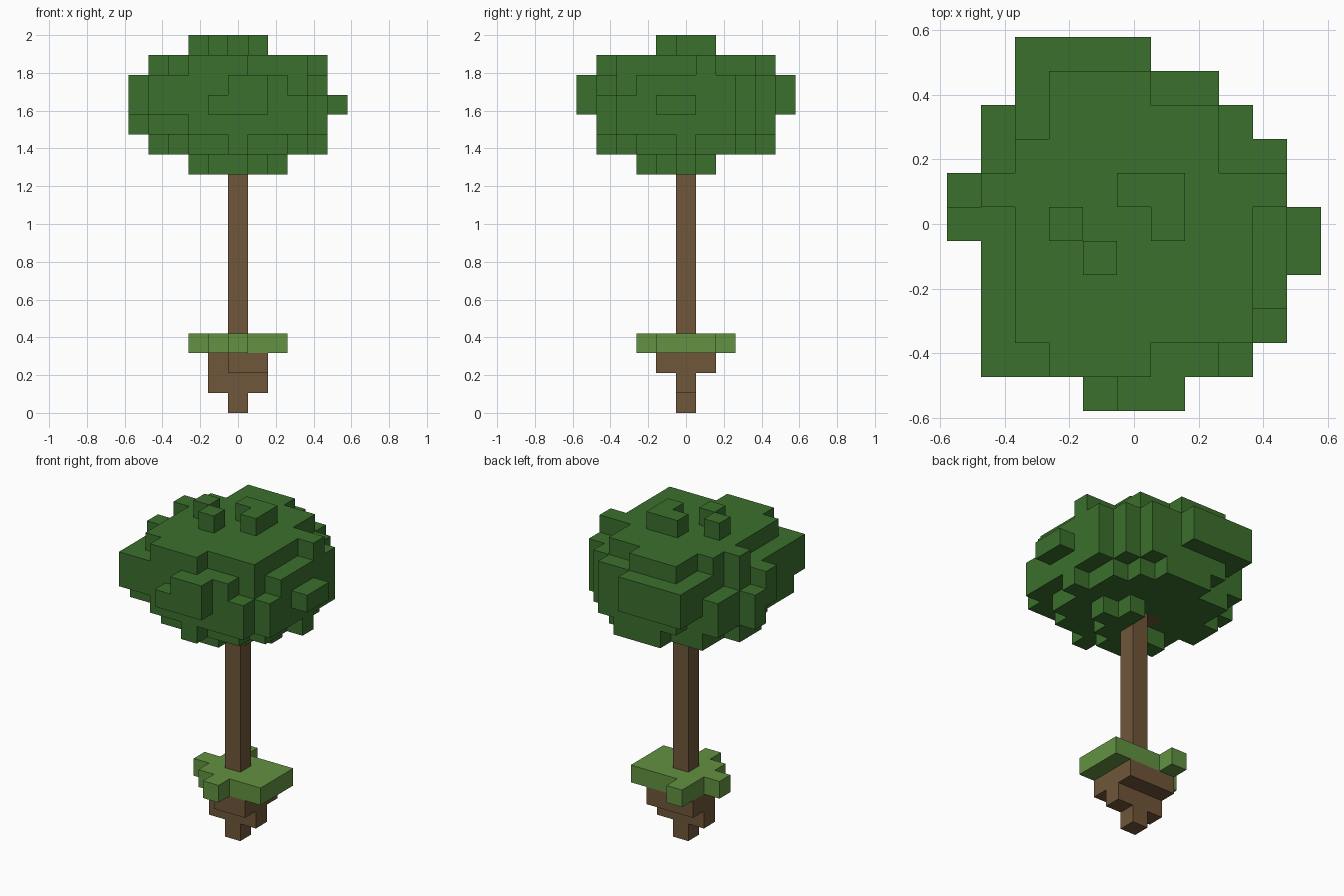
import bpy
import bmesh
from mathutils import Vector

if "Cube" in bpy.data.objects:
    bpy.data.objects.remove(bpy.data.objects["Cube"], do_unlink=True)

LAYERS = 19
UNIT = 2 / LAYERS
AXES = [Vector(a) for a in ((1, 0, 0), (0, 1, 0), (0, 0, 1))]


def material(name, color):
    mat = bpy.data.materials.new(name)
    mat.use_nodes = True
    mat.diffuse_color = (*color, 1)
    mat.node_tree.nodes["Principled BSDF"].inputs["Base Color"].default_value = (*color, 1)
    return mat


def slab(bottom, top, *rects):
    """Grid cells of rectangles (x from, x to, y from, y to), repeated over layers."""
    return {(x, y, z)
            for x_from, x_to, y_from, y_to in rects
            for x in range(x_from, x_to + 1)
            for y in range(y_from, y_to + 1)
            for z in range(bottom, top + 1)}


def build(name, cells, occupied, mat):
    """Mesh the outer skin of a set of cells."""
    bm = bmesh.new()
    for cell in sorted(cells):
        center = Vector(cell) + AXES[2] / 2
        for i, axis in enumerate(AXES):
            for sign in (-1, 1):
                normal = axis * sign
                neighbour = tuple(int(round(c)) for c in Vector(cell) + normal)
                if neighbour in occupied:
                    continue
                u = AXES[(i + 1) % 3] / 2
                v = AXES[(i + 2) % 3] / 2 * sign
                middle = center + normal / 2
                corners = (middle - u - v, middle + u - v, middle + u + v, middle - u + v)
                bm.faces.new([bm.verts.new(c * UNIT) for c in corners])
    bmesh.ops.remove_doubles(bm, verts=bm.verts[:], dist=UNIT / 100)
    mesh = bpy.data.meshes.new(name)
    bm.to_mesh(mesh)
    bm.free()
    mesh.materials.append(mat)
    obj = bpy.data.objects.new(name, mesh)
    bpy.context.collection.objects.link(obj)


# Floating island: tapering soil under a ragged grass slab
soil = (slab(0, 0, (0, 0, 0, 0))
        | slab(1, 1, (-1, 1, 0, 0))
        | slab(2, 2, (-1, 1, 0, 1), (0, 1, -1, -1)))
grass = slab(3, 3, (-1, 2, -1, 1), (-2, -2, 0, 0), (-1, -1, 2, 2), (0, 0, -2, -2))

# Trunk with a short branch inside the crown
trunk = slab(4, 14, (0, 0, 0, 0)) | slab(13, 13, (-1, -1, 0, 0))

# Crown underside
leaves = slab(12, 12, (1, 1, 1, 1), (1, 2, 0, 0), (-2, 1, -1, -1), (-1, 0, -2, -2))
leaves |= slab(13, 13, (-1, 1, -3, 4), (-3, 2, -2, 3), (-3, 3, -2, 2),
               (-4, 4, 0, 0), (-4, -4, 1, 1), (-2, 2, -3, -3), (0, 0, -4, -4))
leaves |= slab(14, 14, (-2, 2, -4, 4), (-2, 3, -4, 3), (-4, 4, -3, 2),
               (-4, 3, -3, 3), (-5, -5, 1, 1))
# Crown middle, with extra lumps on its lower layer
leaves |= slab(15, 16, (-3, 0, -4, 5), (-3, 2, -4, 4), (-4, 2, -4, 1), (-4, 4, -2, 1),
               (-5, -5, 0, 0), (-3, 4, -2, 2), (-3, 3, -3, 3), (0, 1, -5, -5))
leaves |= slab(15, 15, (-4, -4, 2, 3), (-5, -5, 1, 1), (5, 5, -1, 0),
               (4, 4, -3, -3), (3, 3, -4, -4), (-1, -1, -5, -5))
# Crown top and tufts
leaves |= slab(17, 17, (-2, 0, -4, 4), (-2, 2, -3, 3), (-3, 2, -3, 2),
               (-4, 4, 1, 1), (-3, 3, -3, 1))
leaves |= slab(18, 18, (0, 1, 1, 1), (1, 1, 0, 0), (-2, -2, 0, 0), (-1, -1, -1, -1))
leaves -= trunk

brown = material("bark and soil brown", (0.162, 0.093, 0.042))
light_green = material("grass green", (0.122, 0.287, 0.053))
dark_green = material("leaf green", (0.044, 0.162, 0.026))

everything = soil | grass | trunk | leaves
for part, cells, mat in (("soil", soil, brown), ("grass", grass, light_green),
                         ("trunk", trunk, brown), ("leaves", leaves, dark_green)):
    build(part, cells, everything, mat)
